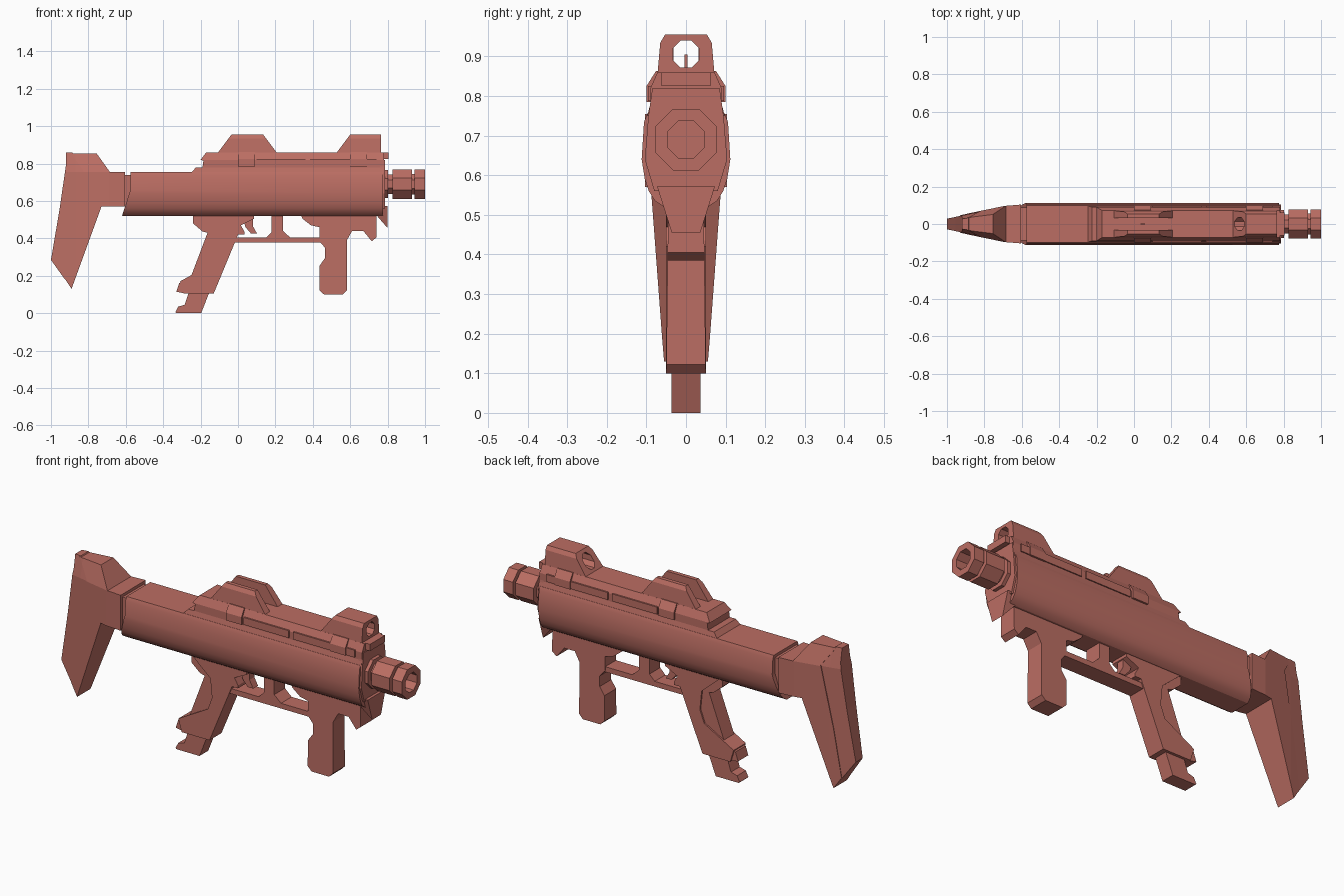
import bpy, bmesh, math
from mathutils import Vector

cube = bpy.data.objects.get("Cube")
if cube:
    bpy.data.objects.remove(cube, do_unlink=True)

RED = (0.50, 0.155, 0.125, 1.0)
mat = bpy.data.materials.new("brick_red")
mat.use_nodes = True
mat.diffuse_color = RED
bsdf = mat.node_tree.nodes["Principled BSDF"]
bsdf.inputs["Base Color"].default_value = RED
bsdf.inputs["Roughness"].default_value = 0.8


def finish(name, bm):
    bmesh.ops.recalc_face_normals(bm, faces=bm.faces[:])
    mesh = bpy.data.meshes.new(name)
    bm.to_mesh(mesh)
    bm.free()
    mesh.materials.append(mat)
    obj = bpy.data.objects.new(name, mesh)
    bpy.context.collection.objects.link(obj)
    return obj


def lerp(table):
    """Piecewise linear function through (position, value) pairs."""
    def f(t):
        if t <= table[0][0]:
            return table[0][1]
        for (a, va), (b, vb) in zip(table, table[1:]):
            if t <= b:
                return va + (vb - va) * (t - a) / (b - a)
        return table[-1][1]
    return f


def prism(name, outline, width, zcuts=(), xcuts=(), side=0, inner=0.0):
    """Side outline in xz, given a half width that may vary with x and z.
    With side = 1 or -1 it becomes a wall from inner to the half width."""
    half = width if callable(width) else (lambda x, z: width)
    bm = bmesh.new()
    face = bm.faces.new([bm.verts.new((x, -1, z)) for x, z in outline])
    ext = bmesh.ops.extrude_face_region(bm, geom=[face])
    for v in ext["geom"]:
        if isinstance(v, bmesh.types.BMVert):
            v.co.y = 1
    cuts = [((0, 0, z), (0, 0, 1)) for z in zcuts] + [((x, 0, 0), (1, 0, 0)) for x in xcuts]
    for co, no in cuts:
        bmesh.ops.bisect_plane(bm, geom=bm.verts[:] + bm.edges[:] + bm.faces[:],
                               plane_co=co, plane_no=no)
    for v in bm.verts:
        w = half(v.co.x, v.co.z)
        if side:
            v.co.y = side * (w if v.co.y > 0 else inner)
        else:
            v.co.y *= w
    return finish(name, bm)


def box(name, x0, x1, z0, z1, w, **kw):
    return prism(name, [(x0, z0), (x1, z0), (x1, z1), (x0, z1)], w, **kw)


def lathe(name, profile, z, sides=8):
    """Octagonal turning along x from (x, apothem) pairs."""
    bm = bmesh.new()
    rings = []
    for x, r in profile:
        r /= math.cos(math.pi / sides)
        angles = [(i + 0.5) * math.tau / sides for i in range(sides)]
        rings.append([bm.verts.new((x, r * math.cos(a), z + r * math.sin(a))) for a in angles])
    for a, b in zip(rings, rings[1:]):
        for i in range(sides):
            j = (i + 1) % sides
            bm.faces.new((a[i], a[j], b[j], b[i]))
    bm.faces.new(rings[0])
    bm.faces.new(rings[-1])
    return finish(name, bm)


# Main receiver tube with rounded underside
tube_half = lerp([(0.52, 0.055), (0.535, 0.078), (0.56, 0.094), (0.59, 0.104),
                  (0.64, 0.112), (0.735, 0.106), (0.755, 0.098)])
receiver = prism("receiver", [(-0.62, 0.52), (0.775, 0.52), (0.775, 0.755), (-0.575, 0.755),
                              (-0.575, 0.66)], lambda x, z: tube_half(z),
                 zcuts=(0.535, 0.56, 0.59, 0.64, 0.735))
bpy.context.view_layer.objects.active = receiver
receiver.select_set(True)
bpy.ops.object.shade_smooth_by_angle(angle=math.radians(32))

# Upper receiver and its sloped top
upper_half = lerp([(0.75, 0.098), (0.78, 0.09), (0.82, 0.09), (0.86, 0.072)])
prism("upper_receiver", [(-0.25, 0.75), (0.78, 0.75), (0.78, 0.86), (-0.17, 0.86), (-0.2, 0.82),
                         (-0.185, 0.815), (-0.19, 0.78), (-0.225, 0.78)],
      lambda x, z: upper_half(z), zcuts=(0.78, 0.82))
box("front_top_lip", 0.76, 0.805, 0.825, 0.86, 0.062)

# Side ribs and clips
for s, label in ((1, "left"), (-1, "right")):
    for i, (x0, x1) in enumerate(((0.1, 0.36), (0.385, 0.74))):
        box(f"{label}_rib_{i + 1}", x0, x1, 0.787, 0.825, 0.096, side=s, inner=0.08)
    for i, x0 in enumerate((0.0, 0.6)):
        box(f"{label}_clip_{i + 1}", x0, x0 + 0.09, 0.785, 0.863,
            lambda x, z: 0.1 if z < 0.83 else 0.076, zcuts=(0.825,), side=s, inner=0.05)

# Rear sight: two walls with an open channel and a post
sight_half = lerp([(0.86, 0.072), (0.935, 0.065), (0.955, 0.053)])
for s, label in ((1, "left"), (-1, "right")):
    prism(f"{label}_rear_sight_wall", [(-0.11, 0.855), (0.21, 0.855), (0.135, 0.955),
                                       (-0.035, 0.955)],
          lambda x, z: sight_half(z), zcuts=(0.935,), side=s, inner=0.032)
box("rear_sight_post", 0.035, 0.06, 0.855, 0.905, 0.004)

# Front sight hood with an octagonal hole
hood = prism("front_sight", [(0.525, 0.855), (0.765, 0.855), (0.765, 0.955), (0.6, 0.955)],
             lambda x, z: sight_half(z), zcuts=(0.935,))
cutter = lathe("sight_hole_cutter", [(0.4, 0.034), (0.9, 0.034)], 0.906)
cutter.hide_render = True
hole = hood.modifiers.new("hole", "BOOLEAN")
hole.operation, hole.solver, hole.object = "DIFFERENCE", "EXACT", cutter
bpy.context.view_layer.objects.active = hood
bpy.ops.object.modifier_apply(modifier=hole.name)
bpy.data.objects.remove(cutter, do_unlink=True)

# Front cap and lower lug
cap_half = lerp([(0.56, 0.08), (0.64, 0.104), (0.75, 0.095), (0.8, 0.085)])
box("front_cap", 0.76, 0.785, 0.56, 0.82, lambda x, z: cap_half(z), zcuts=(0.64, 0.75))
lug_half = lerp([(0.455, 0.036), (0.575, 0.074)])
prism("front_lug", [(0.735, 0.53), (0.8, 0.455), (0.8, 0.572), (0.735, 0.572)],
      lambda x, z: lug_half(z))

# Barrel and hollow muzzle
lathe("barrel", [(0.75, 0.075), (0.803, 0.075), (0.803, 0.052), (0.825, 0.052), (0.825, 0.078),
                 (0.93, 0.078), (0.93, 0.055), (0.945, 0.055), (0.945, 0.078), (1.0, 0.078),
                 (1.0, 0.047), (0.88, 0.047)], 0.69)

# Foregrip
prism("foregrip", [(0.46, 0.1), (0.56, 0.1), (0.582, 0.122), (0.582, 0.39), (0.61, 0.44),
                   (0.67, 0.44), (0.715, 0.385), (0.74, 0.405), (0.74, 0.53), (0.335, 0.53),
                   (0.345, 0.505), (0.39, 0.47), (0.435, 0.46), (0.435, 0.385), (0.465, 0.35),
                   (0.465, 0.295), (0.437, 0.255), (0.437, 0.122)],
      lambda x, z: 0.05 - 0.012 * (z - 0.1))

# Trigger group: lower bar, upright and trigger
prism("lower_bar", [(-0.05, 0.378), (0.45, 0.378), (0.45, 0.405), (-0.04, 0.405)], 0.044)
prism("guard_upright", [(0.14, 0.395), (0.29, 0.395), (0.24, 0.44), (0.24, 0.53), (0.18, 0.53),
                        (0.18, 0.435)], 0.044)
prism("trigger", [(0.02, 0.53), (0.08, 0.53), (0.08, 0.465), (0.102, 0.425), (0.07, 0.425),
                  (0.04, 0.46)], 0.02)

# Pistol grip: front body and narrower back strap
prism("pistol_grip", [(-0.29, 0.105), (-0.13, 0.105), (-0.018, 0.375), (0.0, 0.42), (0.035, 0.42),
                      (0.035, 0.435), (0.015, 0.47), (0.085, 0.505), (0.085, 0.53), (-0.24, 0.53),
                      (-0.125, 0.43), (-0.115, 0.33), (-0.14, 0.265), (-0.31, 0.17)], 0.05)
prism("grip_back_strap", [(-0.33, 0.115), (-0.28, 0.105), (-0.1, 0.3), (-0.1, 0.53),
                          (-0.24, 0.53), (-0.24, 0.48), (-0.19, 0.437), (-0.163, 0.43),
                          (-0.25, 0.2), (-0.315, 0.16)], 0.042)
prism("magazine", [(-0.335, 0.005), (-0.33, 0.0), (-0.197, 0.0), (-0.15, 0.12), (-0.26, 0.12),
                   (-0.285, 0.045), (-0.32, 0.035)], 0.036)

# Shoulder stock: collar, tapered body and butt pad
box("stock_collar", -0.66, -0.56, 0.575, 0.74, 0.088)
taper = lerp([(-1.0, 0.03), (-0.87, 0.06), (-0.69, 0.097), (-0.6, 0.104)])


def stock_half(x, z):
    return taper(x) * lerp([(0.755, 1.0), (0.855, 0.6)])(z)


prism("stock_body", [(-0.605, 0.57), (-0.605, 0.755), (-0.685, 0.755), (-0.755, 0.853),
                     (-0.89, 0.853), (-0.825, 0.76), (-0.89, 0.44), (-0.93, 0.19), (-0.89, 0.13),
                     (-0.73, 0.57)], stock_half, zcuts=(0.755,), xcuts=(-0.69, -0.87))
prism("butt_pad", [(-0.92, 0.858), (-0.885, 0.858), (-0.82, 0.76), (-0.885, 0.44), (-0.925, 0.18),
                   (-1.0, 0.285), (-0.955, 0.55), (-0.92, 0.79)],
      lambda x, z: stock_half(x, z) * 0.94, zcuts=(0.755, 0.5), xcuts=(-0.87,))
